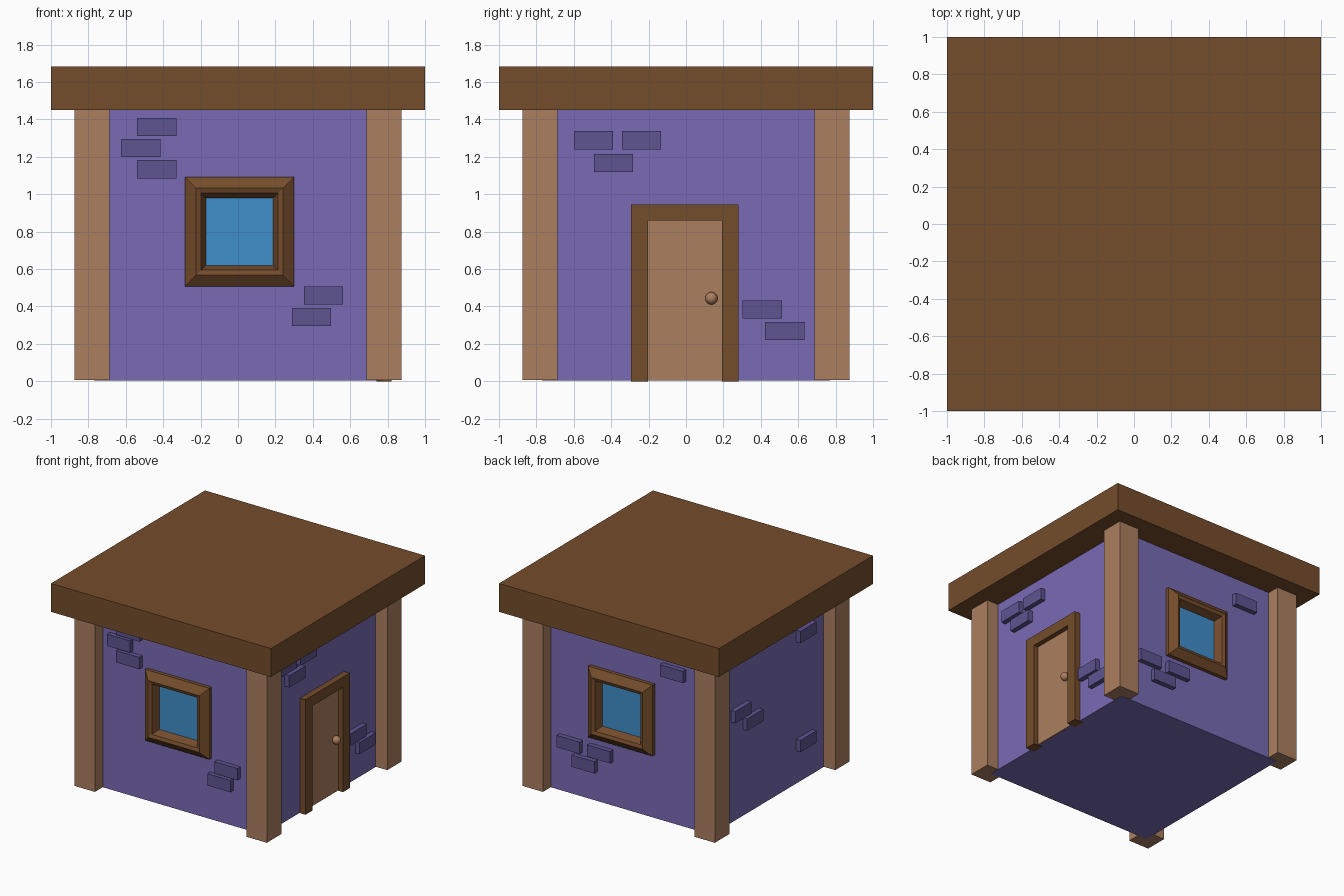
import bpy, bmesh, math
from mathutils import Matrix, Vector

if "Cube" in bpy.data.objects:
    bpy.data.objects.remove(bpy.data.objects["Cube"], do_unlink=True)


def material(name, rgb):
    mat = bpy.data.materials.new(name)
    mat.use_nodes = True
    color = (*rgb, 1)
    mat.diffuse_color = color
    mat.node_tree.nodes["Principled BSDF"].inputs["Base Color"].default_value = color
    return mat


DARK_WOOD = material("dark wood", (0.178, 0.074, 0.025))
LIGHT_WOOD = material("light wood", (0.407, 0.209, 0.115))
PLASTER = material("purple plaster", (0.191, 0.147, 0.462))
BRICK = material("dull purple brick", (0.112, 0.089, 0.283))
GLASS = material("blue glass", (0.051, 0.275, 0.597))

# Each side is laid out as if it were the front, then turned about z
FRONT, RIGHT, BACK, LEFT = (math.radians(a) for a in (0, 90, 180, 270))
WALL = 0.77


def finish(bm, name, mat, side=FRONT):
    bmesh.ops.recalc_face_normals(bm, faces=bm.faces)
    bm.transform(Matrix.Rotation(side, 4, "Z"))
    mesh = bpy.data.meshes.new(name)
    bm.to_mesh(mesh)
    bm.free()
    mesh.materials.append(mat)
    obj = bpy.data.objects.new(name, mesh)
    bpy.context.collection.objects.link(obj)
    return obj


def box(name, mat, low, high, side=FRONT):
    low, high = Vector(low), Vector(high)
    bm = bmesh.new()
    bmesh.ops.create_cube(bm, size=1)
    for v in bm.verts:
        v.co = (low + high) / 2 + v.co * (high - low)
    return finish(bm, name, mat, side)


def brick(side, u, top):
    box("wall_brick", BRICK, (u, -WALL - 0.04, top - 0.097), (u + 0.21, -WALL + 0.02, top), side)


def window(side, u, z):
    # Moulded frame: square rings of (half width, depth), bridged in order
    profile = [(0.2925, 0.76), (0.2925, 0.80), (0.233, 0.845), (0.206, 0.835), (0.177, 0.765)]
    bm = bmesh.new()
    rings = [[bm.verts.new((u + sx * half, -depth, z + sz * half))
              for sx, sz in ((-1, -1), (1, -1), (1, 1), (-1, 1))]
             for half, depth in profile]
    for a, b in zip(rings, rings[1:] + rings[:1]):
        for i in range(4):
            j = (i + 1) % 4
            bm.faces.new((a[i], a[j], b[j], b[i]))
    finish(bm, "window_frame", DARK_WOOD, side)
    box("window_pane", GLASS, (u - 0.18, -WALL - 0.006, z - 0.18),
        (u + 0.18, -WALL + 0.002, z + 0.18), side)


# Walls, flat roof and corner posts
box("walls", PLASTER, (-WALL, -WALL, 0.004), (WALL, WALL, 1.46))
box("roof", DARK_WOOD, (-1, -1, 1.45), (1, 1, 1.683))
for side in (FRONT, RIGHT, BACK, LEFT):
    box("corner_post", LIGHT_WOOD, (0.688, -0.875, 0.006), (0.875, -0.688, 1.455), side)

# Windows
window(FRONT, 0.008, 0.80)
window(BACK, -0.037, 0.815)

# Door with frame and knob
for name, u0, u1 in (("door_jamb_left", -0.295, -0.203), ("door_jamb_right", 0.192, 0.28)):
    box(name, DARK_WOOD, (u0, -0.82, 0), (u1, -0.74, 0.945), RIGHT)
box("door_lintel", DARK_WOOD, (-0.203, -0.82, 0.86), (0.192, -0.74, 0.945), RIGHT)
box("door_leaf", LIGHT_WOOD, (-0.203, -0.78, 0.005), (0.192, -0.75, 0.86), RIGHT)
bm = bmesh.new()
bmesh.ops.create_uvsphere(bm, u_segments=24, v_segments=16, radius=0.033,
                          matrix=Matrix.Translation((0.136, -0.80, 0.444)))
for f in bm.faces:
    f.smooth = True
finish(bm, "door_knob", LIGHT_WOOD, RIGHT)

# Scattered bricks: left edge and top height on each side
BRICKS = {
    FRONT: [(-0.54, 1.408), (-0.625, 1.295), (-0.54, 1.182), (0.352, 0.508), (0.288, 0.392)],
    RIGHT: [(-0.60, 1.337), (-0.343, 1.337), (-0.493, 1.215), (0.303, 0.433), (0.423, 0.317)],
    BACK: [(0.33, 1.30), (-0.61, 0.467), (-0.333, 0.463), (-0.475, 0.342)],
    LEFT: [(-0.517, 0.93), (-0.362, 0.81), (0.33, 1.265), (0.33, 0.37)],
}
for side, spots in BRICKS.items():
    for u, top in spots:
        brick(side, u, top)
